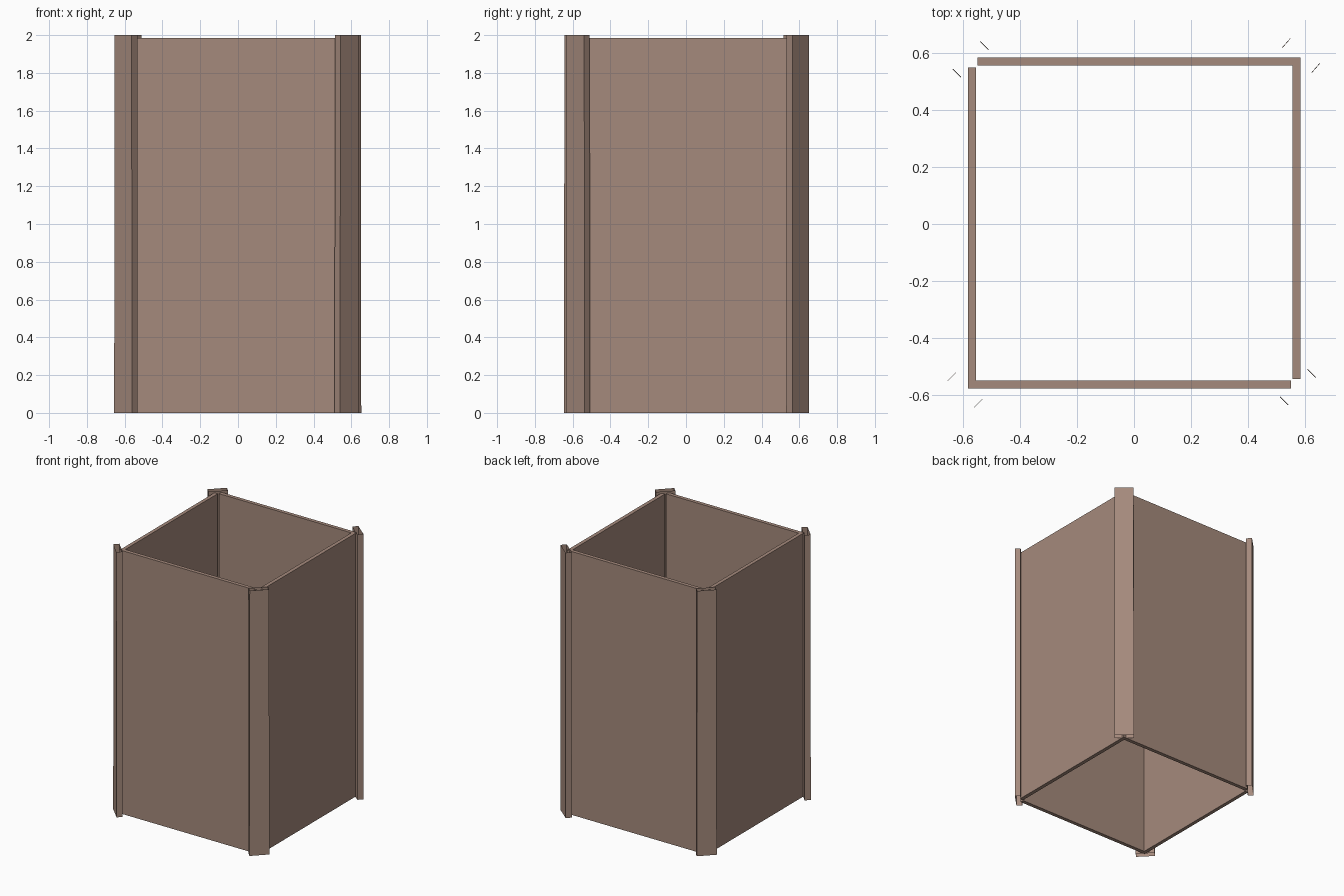
import bpy, bmesh
from mathutils import Vector

if "Cube" in bpy.data.objects:
    bpy.data.objects.remove(bpy.data.objects["Cube"])

brown = bpy.data.materials.new("dusty_brown")
brown.diffuse_color = (0.376, 0.254, 0.202, 1)
brown.use_nodes = True
brown.node_tree.nodes["Principled BSDF"].inputs["Base Color"].default_value = brown.diffuse_color


def prism(name, corners, height, flare=0.0, caps=True):
    """Extrude a counter-clockwise rectangle; flare lengthens the bottom along its first side."""
    bm = bmesh.new()
    pts = [Vector((x, y, 0)) for x, y in corners]
    side = (pts[1] - pts[0]).normalized() * flare
    shifts = [-side, side, side, -side]
    low = [bm.verts.new(p + s) for p, s in zip(pts, shifts)]
    top = [bm.verts.new(p + Vector((0, 0, height))) for p in pts]
    for i in range(4):
        j = (i + 1) % 4
        bm.faces.new((low[i], low[j], top[j], top[i]))
    if caps:
        bm.faces.new(low[::-1])
        bm.faces.new(top)
    mesh = bpy.data.meshes.new(name)
    bm.to_mesh(mesh)
    bm.free()
    mesh.materials.append(brown)
    obj = bpy.data.objects.new(name, mesh)
    bpy.context.collection.objects.link(obj)
    return obj


# Four thin wall panels, lapped at the corners, just below the post tops
panels = {
    "front_panel": (-0.582, 0.551, -0.578, -0.55),
    "right_panel": (0.556, 0.584, -0.544, 0.556),
    "back_panel": (-0.549, 0.584, 0.556, 0.584),
    "left_panel": (-0.582, -0.555, -0.55, 0.549),
}
for name, (x0, x1, y0, y1) in panels.items():
    prism(name, [(x0, y0), (x1, y0), (x1, y1), (x0, y1)], 1.986)

# Diagonal corner posts: open-ended rectangular tubes, outer long side first
posts = {
    "front_left_post": [(-0.654, -0.552), (-0.563, -0.644), (-0.533, -0.614), (-0.624, -0.522)],
    "front_right_post": [(0.542, -0.634), (0.637, -0.539), (0.608, -0.51), (0.513, -0.605)],
    "back_right_post": [(0.651, 0.564), (0.549, 0.65), (0.521, 0.618), (0.623, 0.532)],
    "back_left_post": [(-0.541, 0.64), (-0.636, 0.545), (-0.607, 0.516), (-0.512, 0.611)],
}
for name, corners in posts.items():
    prism(name, corners, 2.0, flare=0.002, caps=False)
